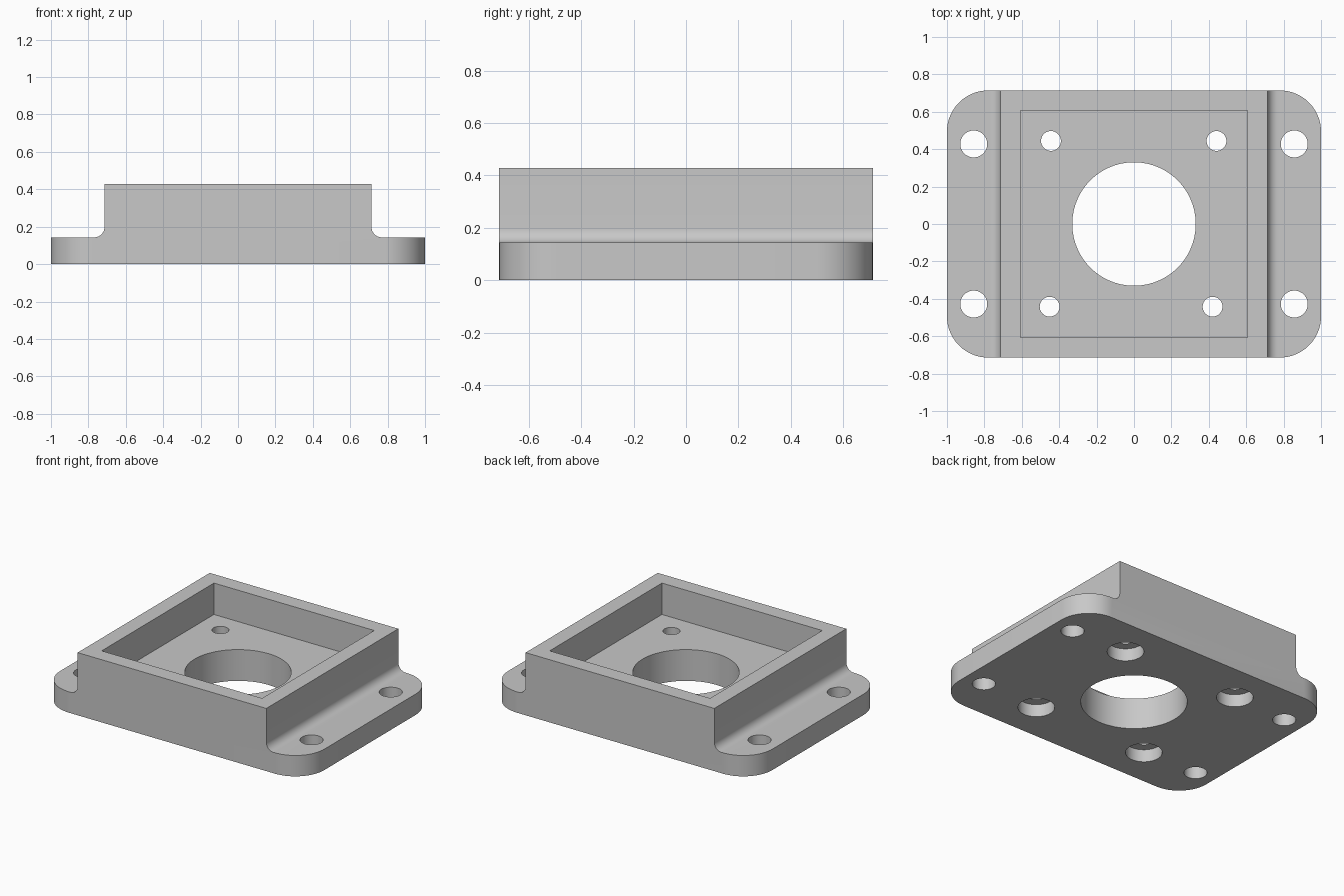
import bpy, bmesh
from math import sin, cos, pi, radians

cube = bpy.data.objects.get("Cube")
if cube:
    bpy.data.objects.remove(cube, do_unlink=True)

HALF_Y, BLOCK_X = 0.714, 0.714
PLATE_Z, TOP_Z, FLOOR_Z = 0.143, 0.429, 0.214
FILLET, CORNER = 0.055, 0.22

grey = bpy.data.materials.new("plain grey")
grey.use_nodes = True
grey.diffuse_color = (0.58, 0.58, 0.58, 1)
grey.node_tree.nodes["Principled BSDF"].inputs["Base Color"].default_value = (0.58, 0.58, 0.58, 1)


def make_object(name, bm):
    bmesh.ops.recalc_face_normals(bm, faces=bm.faces[:])
    mesh = bpy.data.meshes.new(name)
    bm.to_mesh(mesh)
    bm.free()
    mesh.materials.append(grey)
    obj = bpy.data.objects.new(name, mesh)
    bpy.context.collection.objects.link(obj)
    return obj


def cut(body, bm):
    """Subtract a solid from the body and discard the cutter."""
    cutter = make_object("cutter", bm)
    cutter.hide_render = True
    mod = body.modifiers.new("cut", "BOOLEAN")
    mod.operation, mod.solver, mod.object = "DIFFERENCE", "EXACT", cutter
    bpy.ops.object.modifier_apply(modifier=mod.name)
    bpy.data.objects.remove(cutter, do_unlink=True)


def cut_hole(body, x, y, r, z0, z1, sides=48):
    bm = bmesh.new()
    bmesh.ops.create_cone(bm, cap_ends=True, segments=sides, radius1=r, radius2=r, depth=z1 - z0)
    bmesh.ops.translate(bm, verts=bm.verts, vec=(x, y, (z0 + z1) / 2))
    cut(body, bm)


# Flanged body: stepped profile with a filleted inside corner, extruded along y
half = [(1, 0), (1, PLATE_Z)]
for i in range(13):
    a = -pi / 2 - i * pi / 24
    half.append((BLOCK_X + FILLET + FILLET * cos(a), PLATE_Z + FILLET + FILLET * sin(a)))
half.append((BLOCK_X, TOP_Z))
profile = half + [(-x, z) for x, z in reversed(half)]

bm = bmesh.new()
face = bm.faces.new([bm.verts.new((x, -HALF_Y, z)) for x, z in profile])
side = bmesh.ops.extrude_face_region(bm, geom=[face])["geom"]
bmesh.ops.translate(bm, verts=[v for v in side if isinstance(v, bmesh.types.BMVert)],
                    vec=(0, 2 * HALF_Y, 0))
bmesh.ops.recalc_face_normals(bm, faces=bm.faces[:])

# Rounded vertical corners of the flanges
corners = [e for e in bm.edges
           if all(abs(abs(v.co.x) - 1) < 1e-4 for v in e.verts)
           and abs(e.verts[0].co.y - e.verts[1].co.y) < 1e-4
           and abs(e.verts[0].co.z - e.verts[1].co.z) > 0.1]
bmesh.ops.bevel(bm, geom=corners, offset=CORNER, segments=16, profile=0.5, affect="EDGES")
body = make_object("mounting_bracket", bm)
bpy.context.view_layer.objects.active = body
body.select_set(True)

# Square pocket open at the top
bm = bmesh.new()
bmesh.ops.create_cube(bm, size=1)
bmesh.ops.scale(bm, verts=bm.verts, vec=(1.214, 1.214, 0.5))
bmesh.ops.translate(bm, verts=bm.verts, vec=(0, 0, FLOOR_Z + 0.25))
cut(body, bm)

# Central opening
cut_hole(body, 0, 0, 0.33, -0.1, 0.3, 96)

# Flange bolt holes
for x in (-0.857, 0.857):
    for y in (-0.428, 0.428):
        cut_hole(body, x, y, 0.072, -0.1, 0.3)

# Pocket screw holes, counterbored from below
for x, y in ((-0.444, 0.444), (0.441, 0.444), (-0.451, -0.442), (0.42, -0.442)):
    cut_hole(body, x, y, 0.053, -0.1, 0.3)
    cut_hole(body, x, y, 0.114, -0.1, 0.086)

bpy.ops.object.shade_smooth_by_angle(angle=radians(30))
